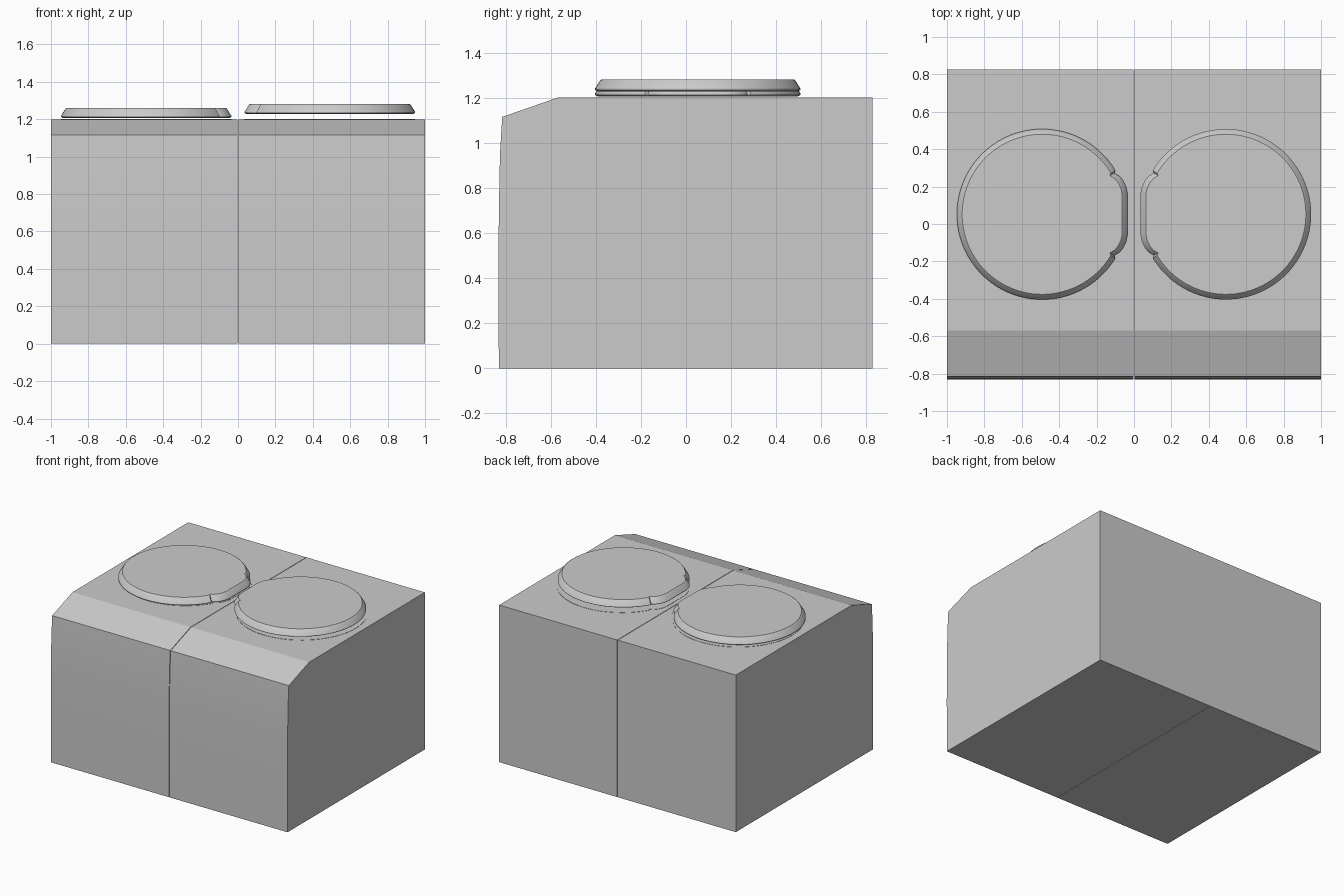
import bpy, bmesh, math

if "Cube" in bpy.data.objects:
    bpy.data.objects.remove(bpy.data.objects["Cube"])

grey = bpy.data.materials.new("light grey enamel")
grey.use_nodes = True
colour = (0.6, 0.6, 0.6, 1)
grey.diffuse_color = colour
grey.node_tree.nodes["Principled BSDF"].inputs["Base Color"].default_value = colour


def finish(name, bm, angle):
    bmesh.ops.recalc_face_normals(bm, faces=bm.faces)
    mesh = bpy.data.meshes.new(name)
    bm.to_mesh(mesh)
    bm.free()
    mesh.materials.append(grey)
    ob = bpy.data.objects.new(name, mesh)
    bpy.context.collection.objects.link(ob)
    bpy.ops.object.select_all(action='DESELECT')
    bpy.context.view_layer.objects.active = ob
    ob.select_set(True)
    bpy.ops.object.shade_smooth_by_angle(angle=math.radians(angle))


def loft(rings):
    """Closed solid through matching rings of points."""
    bm = bmesh.new()
    loops = [[bm.verts.new(p) for p in ring] for ring in rings]
    n = len(loops[0])
    for a, b in zip(loops, loops[1:]):
        for i in range(n):
            j = (i + 1) % n
            bm.faces.new((a[i], a[j], b[j], b[i]))
    bm.faces.new(loops[0][::-1])
    bm.faces.new(loops[-1])
    return bm


# Side profile (y, z): gently bowed front and sloping upper front panel
CABINET = [(-.83, 0), (-.832, .4), (-.83, .7), (-.825, .95), (-.815, 1.115),
           (-.57, 1.2), (.827, 1.2), (.827, 0)]


def cabinet(name, side):
    bm = loft([[(side * x, y, z) for y, z in CABINET] for x in (0.002, 1)])
    edges = [e for e in bm.edges if e.calc_face_angle(0) > 0.6]
    bmesh.ops.bevel(bm, geom=edges, offset=0.024, segments=6, profile=0.5,
                    affect='EDGES', clamp_overlap=True)
    finish(name, bm, 17)


# Round outline with a straight grip along the inner side
def outline(inset):
    r = 0.456 - inset
    k = r / 0.456
    grip = [(.385, .22), (.412, .205), (.433, .18), (.448, .15), (.456, .11)]
    grip = [(x * k, y * k) for x, y in grip]
    start = 0.54
    n = 72
    arc = [start + (2 * math.pi - 2 * start) * i / n for i in range(n + 1)]
    pts = [(r * math.cos(a), r * math.sin(a)) for a in arc]
    return pts + [(x, -y) for x, y in grip] + grip[::-1]


def disc(name, side, cy, layers):
    """Stack of (inset, z) outlines, grip towards the middle."""
    bm = loft([[(side * (0.491 - x), cy + y, z) for x, y in outline(inset)]
               for inset, z in layers])
    finish(name, bm, 25)


for label, side, base in (("right", -1, 1.206), ("left", 1, 1.228)):
    cabinet(label + "_cabinet", side)
    disc(label + "_lid_seat", side, 0.069, [(0, 1.19), (0, 1.202)])
    disc(label + "_lid", side, 0.052,
         [(.012, base), (0, base + .006), (0, base + .012),
          (.024, base + .05), (.028, base + .053)])
